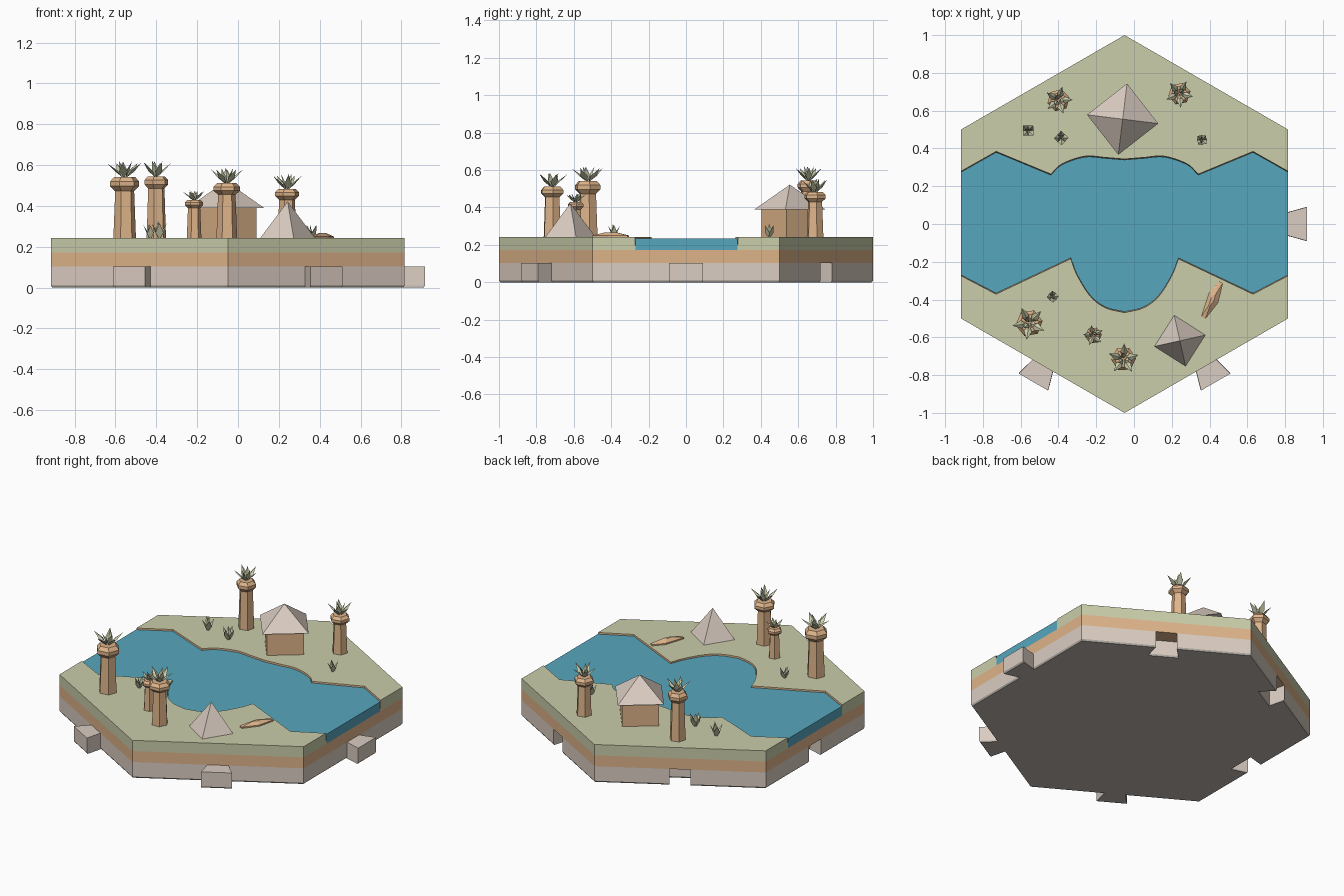
import bpy, bmesh, math
from mathutils import Vector, Matrix

if "Cube" in bpy.data.objects:
    bpy.data.objects.remove(bpy.data.objects["Cube"])

CX = -0.05          # centre of the hexagonal tile
TOP = 0.242         # ground level


def srgb(r, g, b):
    return [((c / 255 + 0.055) / 1.055) ** 2.4 for c in (r, g, b)] + [1]


def material(name, *rgb):
    m = bpy.data.materials.new(name)
    m.diffuse_color = srgb(*rgb)
    m.use_nodes = True
    m.node_tree.nodes["Principled BSDF"].inputs["Base Color"].default_value = m.diffuse_color
    return m


GREEN = material("dry_grass", 202, 205, 170)
SAND = material("sand", 222, 180, 138)
STONE = material("pale_stone", 219, 205, 194)
BASE = material("grey_underside", 190, 183, 175)
WATER = material("water", 86, 166, 190)


def finish(name, bm, *mats):
    bmesh.ops.recalc_face_normals(bm, faces=bm.faces[:])
    me = bpy.data.meshes.new(name)
    bm.to_mesh(me)
    bm.free()
    for m in mats:
        me.materials.append(m)
    ob = bpy.data.objects.new(name, me)
    bpy.context.collection.objects.link(ob)
    return ob


def loft(name, rings, *mats, second=0):
    """Closed solid through rings; the first `second` sides use the second material."""
    bm = bmesh.new()
    loops = [[bm.verts.new(p) for p in ring] for ring in rings]
    n = len(loops[0])
    for a, b in zip(loops, loops[1:]):
        for i in range(n):
            j = (i + 1) % n
            f = bm.faces.new((a[i], a[j], b[j], b[i]))
            f.material_index = int(i < second)
    bm.faces.new(loops[0][::-1])
    bm.faces.new(loops[-1])
    return finish(name, bm, *mats)


def prism(name, outline, z0, z1, mat):
    return loft(name, [[(x, y, z) for x, y in outline] for z in (z0, z1)], mat)


def ring(x, y, z, r, n, turn=0):
    return [(x + r * math.cos(turn + math.tau * i / n),
             y + r * math.sin(turn + math.tau * i / n), z) for i in range(n)]


def pyramid(name, x, y, r, turn, z0, z1, mat):
    bm = bmesh.new()
    base = [bm.verts.new(p) for p in ring(x, y, z0, r, 4, math.radians(turn))]
    apex = bm.verts.new((x, y, z1))
    bm.faces.new(base[::-1])
    for i in range(4):
        bm.faces.new((base[i], base[(i + 1) % 4], apex))
    return finish(name, bm, mat)


# Tile outline with dovetail tabs on three sides and notches on the other three
hexagon = [(p[0], p[1]) for p in ring(CX, 0, 0, 1, 6, math.pi / 2)]
dovetail = []
for k, corner in enumerate(hexagon):
    dovetail.append(corner)
    a = math.radians(120 + 60 * k)
    n, t = Vector((math.cos(a), math.sin(a))), Vector((-math.sin(a), math.cos(a)))
    mid = Vector((CX, 0)) + n * math.cos(math.pi / 6)
    depth = 0.1 if k in (2, 3, 4) else -0.1
    for s, d in ((-0.062, 0), (-0.09, depth), (0.09, depth), (0.062, 0)):
        dovetail.append(tuple(mid + t * s + n * d))

# Bottom plate with a slightly tapered rim, then the layers above
loft("bottom_plate", [[(CX + (x - CX) * s, y * s, z) for x, y in dovetail]
                      for s, z in ((0.993, 0), (1, 0.01))], BASE)
prism("stone_layer", dovetail, 0.01, 0.103, STONE)
prism("sand_layer", hexagon, 0.103, 0.173, SAND)


def smooth_path(pts, steps=5):
    """Catmull-Rom curve through the points."""
    p = [Vector(q) for q in pts]
    p = [2 * p[0] - p[1]] + p + [2 * p[-1] - p[-2]]
    out = []
    for a, b, c, d in zip(p, p[1:], p[2:], p[3:]):
        for i in range(steps):
            t = i / steps
            out.append(0.5 * (2 * b + (c - a) * t + (2 * a - 5 * b + 4 * c - d) * t * t
                              + (3 * b - a - 3 * c + d) * t ** 3))
    return [tuple(v) for v in out] + [tuple(pts[-1])]


def mirrored(half):
    """Shore from left edge to centre, reflected to the right edge."""
    half = [(CX + x, y) for x, y in half]
    return half + [(2 * CX - x, y) for x, y in half[-2::-1]]


# River shores, in x relative to the tile centre
W = math.cos(math.pi / 6)
north = mirrored([(-W, 0.275), (-0.68, 0.38)] + smooth_path(
    [(-0.39, 0.26), (-0.33, 0.315), (-0.21, 0.355), (-0.1, 0.348), (0, 0.34)]))
south = mirrored([(-W, -0.27), (-0.68, -0.367)] + smooth_path(
    [(-0.285, -0.18), (-0.25, -0.27), (-0.18, -0.38), (-0.1, -0.44), (0, -0.465)]))


def bank(name, shore, corners, lean):
    """Grass bank whose river wall is sandy and leans back a little."""
    outline = shore + corners
    upper = [(x, y + (lean if i < len(shore) else 0), TOP) for i, (x, y) in enumerate(outline)]
    loft(name, [[(x, y, 0.173) for x, y in outline], upper], GREEN, SAND,
         second=len(shore) - 1)


bank("north_bank", north, [hexagon[5], hexagon[0], hexagon[1]], 0.004)
bank("south_bank", south, [hexagon[4], hexagon[3], hexagon[2]], -0.004)
prism("river_water", south + north[::-1], 0.173, 0.233, WATER)

# Hut and tent
turn = math.radians(-7)
loft("hut_walls", [ring(-0.06, 0.555, z, 0.152, 4, turn) for z in (TOP, 0.39)], SAND)
pyramid("hut_roof", -0.06, 0.555, 0.19, -7, 0.39, 0.522, STONE)
pyramid("tent", 0.243, -0.618, 0.138, 12.5, TOP, 0.422, STONE)


def leaf(bm, origin, angle, reach, height, width):
    """Solid spike: root, wide middle with a ridge, pointed tip."""
    m = Matrix.Translation(origin) @ Matrix.Rotation(angle, 4, 'Z')
    mx, mz = reach * 0.42, height * 0.42
    pts = [(0, 0, 0), (mx, -width, mz), (mx, width, mz),
           (mx - width * 0.4, 0, mz + width * 0.25), (reach, 0, height)]
    r, a, b, top, tip = [bm.verts.new(m @ Vector(p)) for p in pts]
    for f in ((r, a, top), (r, top, b), (tip, top, a), (tip, b, top), (r, b, tip), (r, tip, a)):
        bm.faces.new(f)


def leaves(name, x, y, z, layers):
    bm = bmesh.new()
    for count, reach, height, width, offset, start in layers:
        for i in range(count):
            a = offset + math.tau * i / count
            o = Vector((x + start * math.cos(a), y + start * math.sin(a), z))
            leaf(bm, o, a, reach, height, width)
    finish(name, bm, GREEN)


# Palms: x, y, trunk radius, capital radius, capital bottom, capital top, leaf tip
palms = [(-0.40, 0.655, 0.049, 0.060, 0.485, 0.545, 0.622),
         (0.24, 0.69, 0.047, 0.060, 0.43, 0.483, 0.558),
         (-0.555, -0.525, 0.056, 0.072, 0.472, 0.542, 0.62),
         (-0.215, -0.59, 0.036, 0.045, 0.39, 0.43, 0.478),
         (-0.055, -0.715, 0.051, 0.066, 0.455, 0.512, 0.588)]
for i, (x, y, r, cap, z0, z1, tip) in enumerate(palms, 1):
    h, t = z1 - z0, 0.3 + i
    profile = [(TOP, r), (z0, r * 0.84), (z0 + h * 0.35, cap),
               (z0 + h * 0.68, cap), (z1, cap * 0.72)]
    loft(f"palm_trunk_{i}", [ring(x, y, z, q, 6, t) for z, q in profile], SAND)
    L = tip - z1
    leaves(f"palm_leaves_{i}", x, y, z1 - 0.004,
           [(5, cap * 1.12, L * 0.92, cap * 0.3, t, cap * 0.12),
            (3, cap * 0.45, L * 1.02, cap * 0.27, t + 0.6, cap * 0.06)])

# Grass tufts on both banks
for i, (x, y, s) in enumerate([(-0.56, 0.495, 1), (-0.385, 0.455, 1),
                               (0.36, 0.445, 0.85), (-0.43, -0.385, 0.85)], 1):
    leaves(f"grass_tuft_{i}", x, y, TOP - 0.006,
           [(4, 0.034 * s, 0.08 * s, 0.02 * s, i * 0.8, 0.004 * s),
            (1, 0.01 * s, 0.09 * s, 0.02 * s, i * 0.8 + 0.7, 0)])

# Upturned boat: six-sided hull rising to a small keel
axis = Vector((0.095, 0.19)).normalized()
side = Vector((axis.y, -axis.x))
hull = [(-0.105, -0.012), (-0.105, 0.012), (0.0, 0.034), (0.105, 0.01), (0.105, -0.01), (0.03, -0.032)]


def hull_ring(z, length, width):
    return [(*(Vector((0.414, -0.402)) + axis * u * length + side * v * width), z) for u, v in hull]


loft("boat", [hull_ring(TOP - 0.002, 1, 1), hull_ring(0.25, 1, 1),
              hull_ring(0.267, 0.3, 0.3)], SAND)
